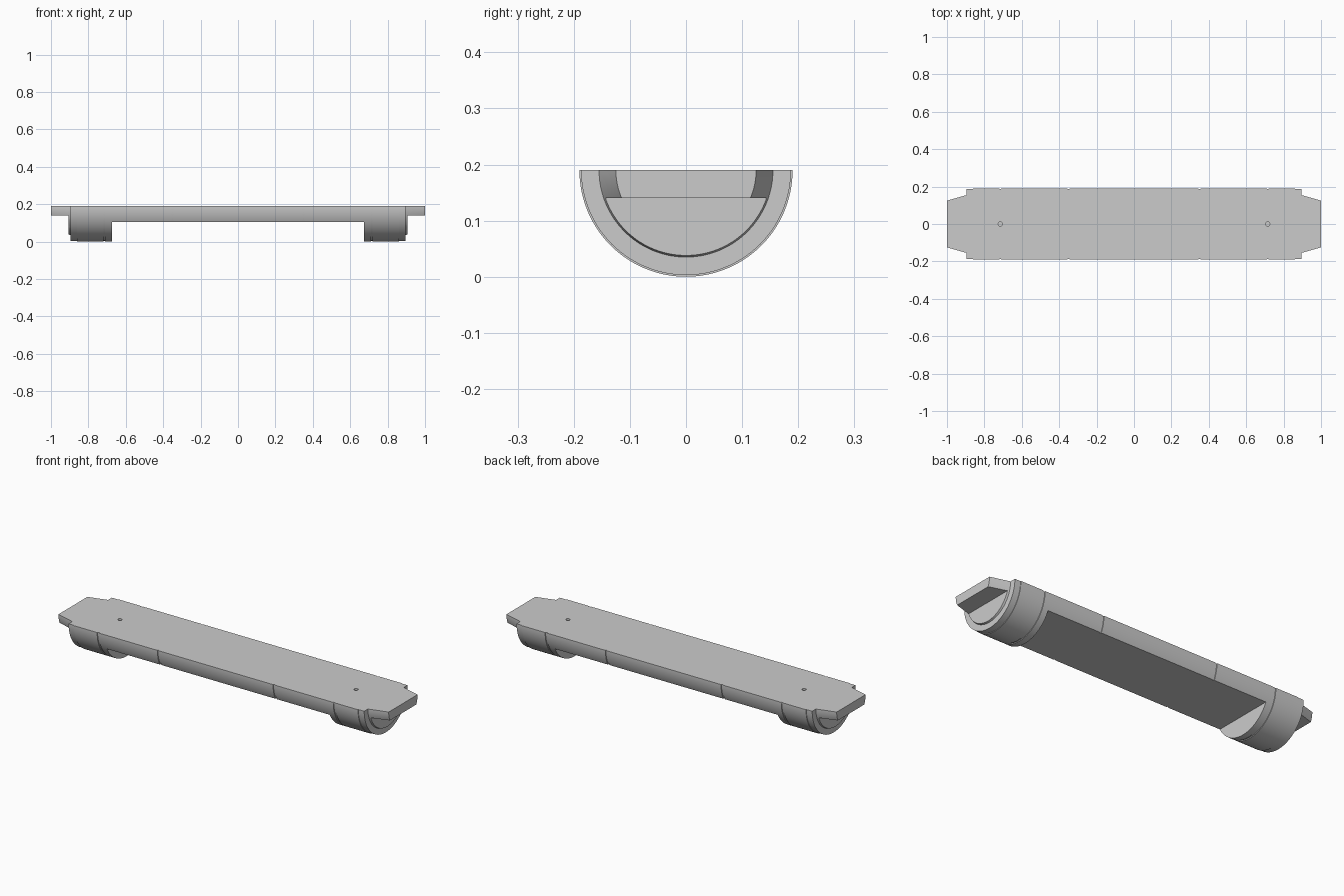
import bpy, bmesh, math
from mathutils import Matrix

cube = bpy.data.objects.get("Cube")
if cube:
    bpy.data.objects.remove(cube, do_unlink=True)

R = 0.19        # body radius, also the height of the flat top
STEPS = 72

grey = bpy.data.materials.new("light grey")
grey.use_nodes = True
colour = (0.6, 0.6, 0.6, 1)
grey.diffuse_color = colour
grey.node_tree.nodes["Principled BSDF"].inputs["Base Color"].default_value = colour


def make_object(name, bm):
    bmesh.ops.recalc_face_normals(bm, faces=bm.faces)
    mesh = bpy.data.meshes.new(name)
    bm.to_mesh(mesh)
    bm.free()
    mesh.materials.append(grey)
    obj = bpy.data.objects.new(name, mesh)
    bpy.context.collection.objects.link(obj)
    return obj


def half_round(name, stations):
    """Lofted half cylinder along x, flat side up, from (x, radius) stations."""
    bm = bmesh.new()
    rings = []
    for x, r in stations:
        angles = [math.pi * (1 + i / STEPS) for i in range(STEPS + 1)]
        rings.append([bm.verts.new((x, r * math.cos(a), R + r * math.sin(a))) for a in angles])
    for a, b in zip(rings, rings[1:]):
        for i in range(STEPS):
            bm.faces.new((a[i], a[i + 1], b[i + 1], b[i]))
    # Flat top outline and end caps
    bm.faces.new([ring[0] for ring in rings] + [ring[-1] for ring in reversed(rings)])
    bm.faces.new(rings[0])
    bm.faces.new(rings[-1])
    return make_object(name, bm)


def box(name, x0, x1, z0, z1):
    bm = bmesh.new()
    bmesh.ops.create_cube(bm, size=1, matrix=Matrix.Translation(((x0 + x1) / 2, 0, (z0 + z1) / 2))
                          @ Matrix.Diagonal((x1 - x0, 1, z1 - z0, 1)))
    return make_object(name, bm)


def hole(name, x):
    bm = bmesh.new()
    bmesh.ops.create_cone(bm, cap_ends=True, segments=32, radius1=0.011, radius2=0.011,
                          depth=0.1, matrix=Matrix.Translation((x, 0, R)))
    return make_object(name, bm)


def groove(x):
    w, d = 0.005, 0.004
    return [(x - w, R), (x - w, R - d), (x + w, R - d), (x + w, R)]


# Profile of one half: grooves, stepped rim, tapered end tab; mirrored for the other
half = groove(0.35) + groove(0.715) + [(0.86, R), (0.86, 0.187), (0.895, 0.187), (0.895, 0.155),
                                       (0.905, 0.152), (1.0, 0.125)]
body = half_round("half_round_body", [(-x, r) for x, r in reversed(half)] + half)

# Cutters: underside recess, space below the end tabs, blind pin holes
cutters = [box("underside_cutter", -0.675, 0.675, -0.2, 0.105)]
for side, s in (("left", 1), ("right", -1)):
    x0, x1 = sorted((s * 0.905, s * 1.2))
    cutters.append(box(side + "_tab_cutter", x0, x1, -0.2, 0.14))
    cutters.append(hole(side + "_pin_hole_cutter", s * 0.715))

for cutter in cutters:
    mod = body.modifiers.new(cutter.name, 'BOOLEAN')
    mod.operation = 'DIFFERENCE'
    mod.solver = 'EXACT'
    mod.object = cutter

# Bake the cuts, then remove the cutters
bpy.context.view_layer.objects.active = body
body.select_set(True)
for mod in list(body.modifiers):
    bpy.ops.object.modifier_apply(modifier=mod.name)
for cutter in cutters:
    bpy.data.objects.remove(cutter, do_unlink=True)
bpy.ops.object.shade_smooth_by_angle(angle=math.radians(25))
